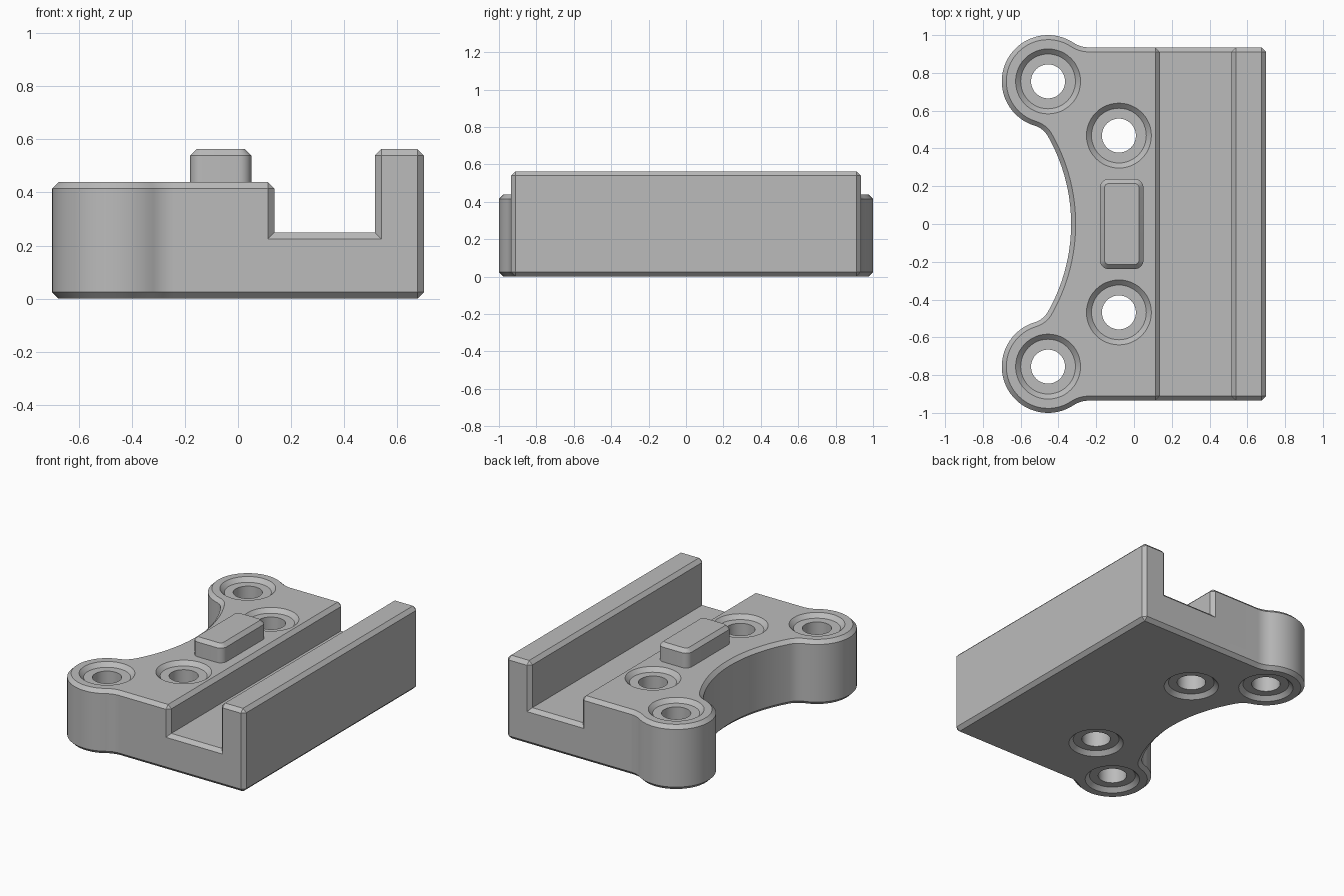
import bpy, bmesh, math
from mathutils import Vector
from mathutils.geometry import intersect_sphere_sphere_2d

if "Cube" in bpy.data.objects:
    bpy.data.objects.remove(bpy.data.objects["Cube"])

CHAMFER = 0.024
BASE_TOP, WALL_TOP, SLOT_FLOOR = 0.439, 0.563, 0.249
SIDE_Y, RIGHT_X = 0.935, 0.70

grey = bpy.data.materials.new("grey_plastic")
grey.use_nodes = True
colour = (0.5, 0.5, 0.5, 1)
grey.diffuse_color = colour
grey.node_tree.nodes["Principled BSDF"].inputs["Base Color"].default_value = colour


def arc(centre, radius, start, end, steps):
    return [Vector((centre.x + radius * math.cos(a), centre.y + radius * math.sin(a)))
            for a in (start + (end - start) * i / steps for i in range(steps + 1))]


def heading(a, b):
    return math.atan2(b.y - a.y, b.x - a.x)


def prism(name, points, offset):
    """Extrude a closed loop of 3D points into a solid."""
    bm = bmesh.new()
    face = bm.faces.new([bm.verts.new(p) for p in points])
    ext = bmesh.ops.extrude_face_region(bm, geom=[face])["geom"]
    bmesh.ops.translate(bm, vec=offset,
                        verts=[v for v in ext if isinstance(v, bmesh.types.BMVert)])
    bmesh.ops.recalc_face_normals(bm, faces=bm.faces)
    return add_object(name, bm)


def add_object(name, bm):
    mesh = bpy.data.meshes.new(name)
    bm.to_mesh(mesh)
    bm.free()
    mesh.materials.append(grey)
    obj = bpy.data.objects.new(name, mesh)
    bpy.context.collection.objects.link(obj)
    return obj


def activate(obj):
    bpy.ops.object.select_all(action='DESELECT')
    obj.select_set(True)
    bpy.context.view_layer.objects.active = obj


def cut(obj, cutter):
    activate(obj)
    mod = obj.modifiers.new("cut", 'BOOLEAN')
    mod.operation = 'DIFFERENCE'
    mod.solver = 'EXACT'
    mod.object = cutter
    bpy.ops.object.modifier_apply(modifier=mod.name)
    bpy.data.objects.remove(cutter)


def chamfer(obj, keep=lambda edge: True):
    """Bevel the sharp outward edges only."""
    bm = bmesh.new()
    bm.from_mesh(obj.data)
    bmesh.ops.remove_doubles(bm, verts=bm.verts, dist=1e-5)
    edges = [e for e in bm.edges if e.is_manifold
             and e.calc_face_angle_signed() > 0.8 and keep(e)]
    bmesh.ops.bevel(bm, geom=edges, offset=CHAMFER, offset_type='OFFSET',
                    segments=1, profile=0.5, affect='EDGES', clamp_overlap=False)
    bm.to_mesh(obj.data)
    bm.free()


# Base outline: half of it runs from the right corner round the ear to the scoop
ear, ear_r = Vector((-0.455, 0.755)), 0.245
scoop_r, neck_r, flare_r = 0.94, 0.12, 0.15
scoop = Vector((-0.333 - scoop_r, 0))
neck = max(intersect_sphere_sphere_2d(scoop, scoop_r - neck_r, ear, ear_r + neck_r),
           key=lambda p: p.x)
rise = SIDE_Y + flare_r - ear.y
flare = Vector((ear.x + math.sqrt((ear_r + flare_r) ** 2 - rise ** 2), ear.y + rise))

half = [Vector((RIGHT_X, SIDE_Y))]
half += arc(flare, flare_r, -math.pi / 2, heading(flare, ear), 10)
half += arc(ear, ear_r, heading(ear, flare), heading(ear, neck) + math.tau, 40)[1:]
half += arc(neck, neck_r, heading(neck, ear), heading(scoop, neck), 10)[1:]
half += arc(scoop, scoop_r, heading(scoop, neck), 0, 16)[1:]
outline = half + [Vector((p.x, -p.y)) for p in reversed(half[:-1])]
base = prism("base", [(p.x, p.y, 0) for p in outline], (0, 0, WALL_TOP))

# Lower the deck and cut the long slot beside the wall
step = [(-2, BASE_TOP), (0.137, BASE_TOP), (0.137, SLOT_FLOOR),
        (0.516, SLOT_FLOOR), (0.516, 2), (-2, 2)]
cut(base, prism("step_cutter", [(x, -2, z) for x, z in step], (0, 4, 0)))
chamfer(base)

# Screw holes, countersunk on both faces
bore_r, rim_r, depth, over = 0.09, 0.172, 0.027, 0.02
floor_r = rim_r - depth
low = [(0, -over), (rim_r + over, -over), (floor_r, depth), (bore_r, depth)]
profile = low + [(r, BASE_TOP - z) for r, z in reversed(low)]
for x, y in ((ear.x, ear.y), (-0.08, 0.468)):
    for side in (1, -1):
        bm = bmesh.new()
        verts = [bm.verts.new((r, 0, z)) for r, z in profile]
        edges = [bm.edges.new(pair) for pair in zip(verts, verts[1:])]
        bmesh.ops.spin(bm, geom=verts + edges, cent=(0, 0, 0), axis=(0, 0, 1),
                       angle=math.tau, steps=48, use_merge=False)
        bmesh.ops.remove_doubles(bm, verts=bm.verts, dist=1e-5)
        bmesh.ops.recalc_face_normals(bm, faces=bm.faces)
        bmesh.ops.translate(bm, vec=(x, y * side, 0), verts=bm.verts)
        cut(base, add_object("hole_cutter", bm))

# Raised locating key with rounded corners
key_x, half_w, half_l, corner = -0.065, 0.115, 0.238, 0.045
loop = []
for i, (sx, sy) in enumerate(((1, 1), (-1, 1), (-1, -1), (1, -1))):
    centre = Vector((key_x + sx * (half_w - corner), sy * (half_l - corner)))
    loop += arc(centre, corner, i * math.pi / 2, (i + 1) * math.pi / 2, 8)
key = prism("locating_key", [(p.x, p.y, BASE_TOP - 0.01) for p in loop],
            (0, 0, WALL_TOP - BASE_TOP + 0.01))
chamfer(key, lambda e: all(v.co.z > BASE_TOP for v in e.verts))

for obj in (base, key):
    activate(obj)
    bpy.ops.object.shade_smooth_by_angle(angle=math.radians(30))
